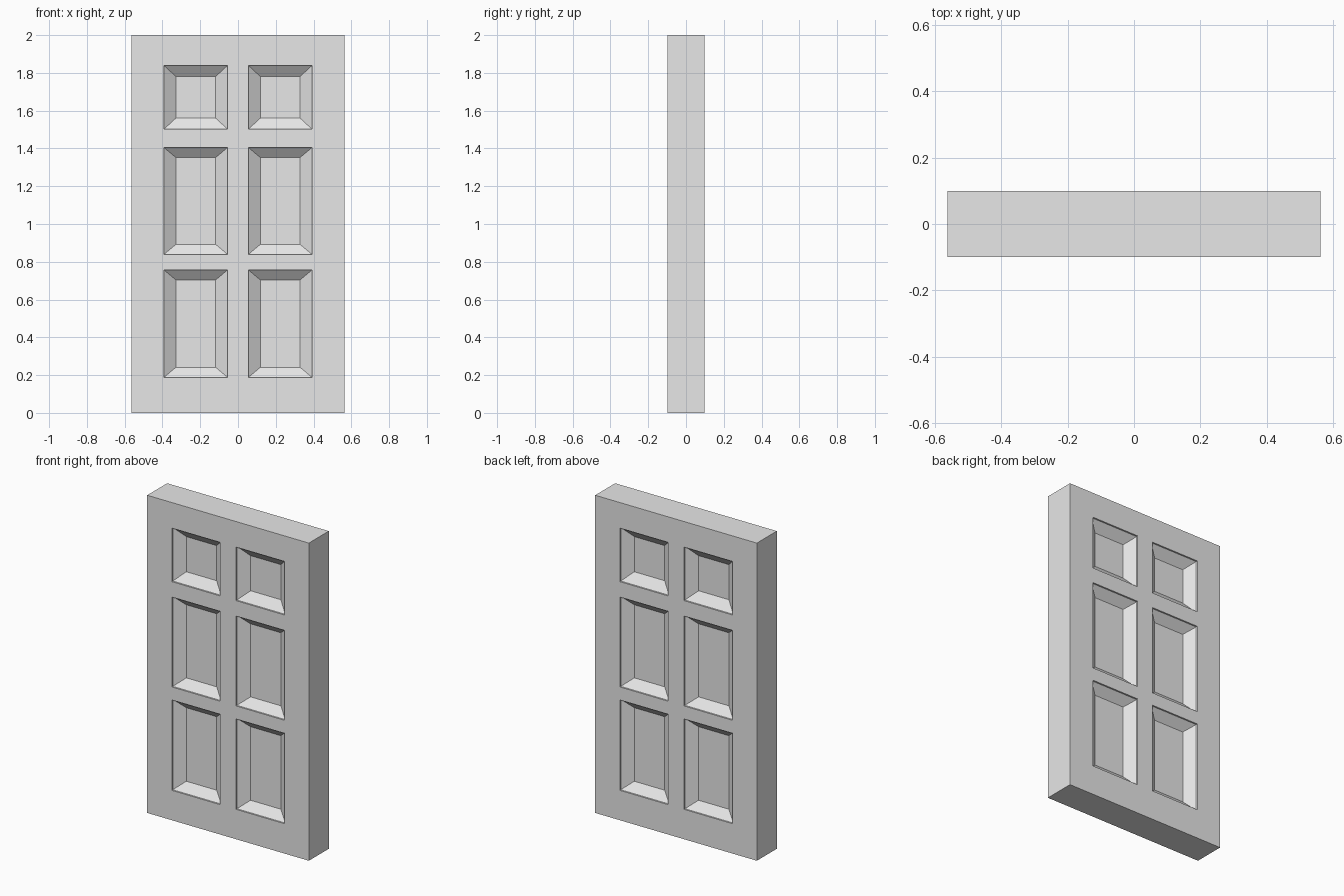
import bpy
import bmesh
import math

cube = bpy.data.objects.get("Cube")
if cube:
    bpy.data.objects.remove(cube, do_unlink=True)

# Overall size of the slab and its recessed panels
HALF_WIDTH, HEIGHT, HALF_DEPTH = 0.563, 2.0, 0.099
LIP, RECESS, SLOPE_X = 0.01, 0.055, 0.063
COLUMNS = [(-0.392, -0.055), (0.055, 0.392)]
ROWS = [(0.188, 0.757, 0.053), (0.839, 1.405, 0.053), (1.502, 1.839, 0.058)]

grey = bpy.data.materials.new("plain grey")
grey.use_nodes = True
grey.diffuse_color = (0.8, 0.8, 0.8, 1)
grey.node_tree.nodes["Principled BSDF"].inputs["Base Color"].default_value = (0.8, 0.8, 0.8, 1)


def rectangle(bm, x0, x1, z0, z1, y):
    """Four corners, anticlockwise as seen from the front."""
    return [bm.verts.new(p) for p in ((x0, y, z0), (x1, y, z0), (x1, y, z1), (x0, y, z1))]


def ring(bm, outer, inner):
    """Band of four faces joining two rectangles."""
    for i in range(4):
        j = (i + 1) % 4
        bm.faces.new((outer[i], outer[j], inner[j], inner[i]))


def door_half(name, turn):
    bm = bmesh.new()
    front = -HALF_DEPTH

    # Flat frame: every grid cell that is not a panel opening
    xs = sorted([-HALF_WIDTH, HALF_WIDTH] + [x for c in COLUMNS for x in c])
    zs = sorted([0, HEIGHT] + [z for r in ROWS for z in r[:2]])
    for i in range(len(xs) - 1):
        for k in range(len(zs) - 1):
            if not (i % 2 and k % 2):
                bm.faces.new(rectangle(bm, xs[i], xs[i + 1], zs[k], zs[k + 1], front))

    # Outer edge of the slab, back to the centre seam
    edge = rectangle(bm, -HALF_WIDTH, HALF_WIDTH, 0, HEIGHT, front)
    seam = rectangle(bm, -HALF_WIDTH, HALF_WIDTH, 0, HEIGHT, 0)
    ring(bm, seam, edge)

    # Recessed panels: straight lip, sloping moulding, flat floor
    for x0, x1 in COLUMNS:
        for z0, z1, slope in ROWS:
            opening = rectangle(bm, x0, x1, z0, z1, front)
            lip = rectangle(bm, x0, x1, z0, z1, front + LIP)
            floor = rectangle(bm, x0 + SLOPE_X, x1 - SLOPE_X,
                              z0 + slope, z1 - slope, front + RECESS)
            ring(bm, opening, lip)
            ring(bm, lip, floor)
            bm.faces.new(floor)

    bmesh.ops.remove_doubles(bm, verts=bm.verts, dist=0.0001)
    # Merge the coplanar frame cells into larger faces
    bmesh.ops.dissolve_limit(bm, angle_limit=0.01, verts=bm.verts, edges=bm.edges)
    mesh = bpy.data.meshes.new(name)
    bm.to_mesh(mesh)
    bm.free()
    mesh.materials.append(grey)
    obj = bpy.data.objects.new(name, mesh)
    obj.rotation_euler.z = turn
    bpy.context.collection.objects.link(obj)


door_half("door_front_half", 0)
door_half("door_back_half", math.pi)
